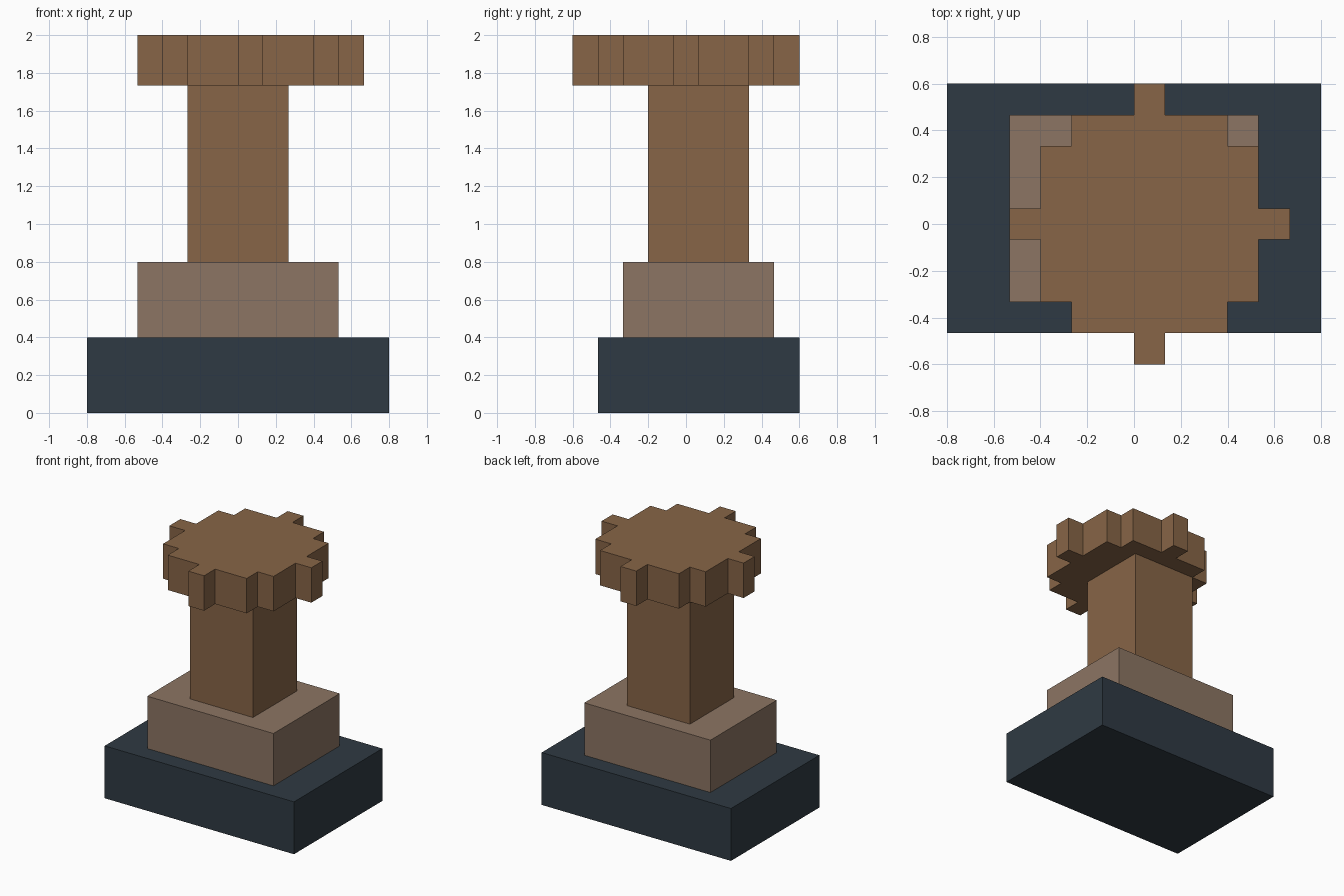
import bpy
import bmesh

if "Cube" in bpy.data.objects:
    bpy.data.objects.remove(bpy.data.objects["Cube"])

U = 2 / 15  # one grid step of the model


def material(name, rgb):
    # 0-255 screen colour to linear diffuse colour
    mat = bpy.data.materials.new(name)
    mat.diffuse_color = [((c / 255 + 0.055) / 1.055) ** 2.4 for c in rgb] + [1]
    mat.use_nodes = True
    mat.node_tree.nodes["Principled BSDF"].inputs["Base Color"].default_value = mat.diffuse_color
    return mat


def prism(name, outline, z0, z1, mat):
    # Extrude a closed counter-clockwise outline (in grid steps) from z0 to z1
    bm = bmesh.new()
    face = bm.faces.new([bm.verts.new((x * U, y * U, z0 * U)) for x, y in outline])
    top = bmesh.ops.extrude_face_region(bm, geom=[face], use_keep_orig=True)["geom"]
    verts = [v for v in top if isinstance(v, bmesh.types.BMVert)]
    bmesh.ops.translate(bm, verts=verts, vec=(0, 0, (z1 - z0) * U))
    bmesh.ops.recalc_face_normals(bm, faces=bm.faces)
    mesh = bpy.data.meshes.new(name)
    bm.to_mesh(mesh)
    bm.free()
    mesh.materials.append(mat)
    obj = bpy.data.objects.new(name, mesh)
    bpy.context.collection.objects.link(obj)
    return obj


def rect(x0, x1, y0, y1):
    return [(x0, y0), (x1, y0), (x1, y1), (x0, y1)]


slate = material("slate", (47, 58, 67))
taupe = material("taupe", (140, 117, 99))
brown = material("brown", (135, 101, 71))

# Stepped pedestal and column
prism("base", rect(-6, 6, -3.5, 4.5), 0, 3, slate)
prism("plinth", rect(-4, 4, -2.5, 3.5), 3, 6, taupe)
prism("column", rect(-2, 2, -1.5, 2.5), 6, 13, brown)

# Cap: one stepped quarter mirrored into a blocky disc centred half a step right
quarter = [(4.5, 0.5), (3.5, 0.5), (3.5, 2.5), (2.5, 2.5), (2.5, 3.5), (0.5, 3.5), (0.5, 4.5)]
half = quarter + [(-x, y) for x, y in reversed(quarter)]
disc = half + [(x, -y) for x, y in reversed(half)]
prism("cap", [(x + 0.5, y) for x, y in disc], 13, 15, brown)
